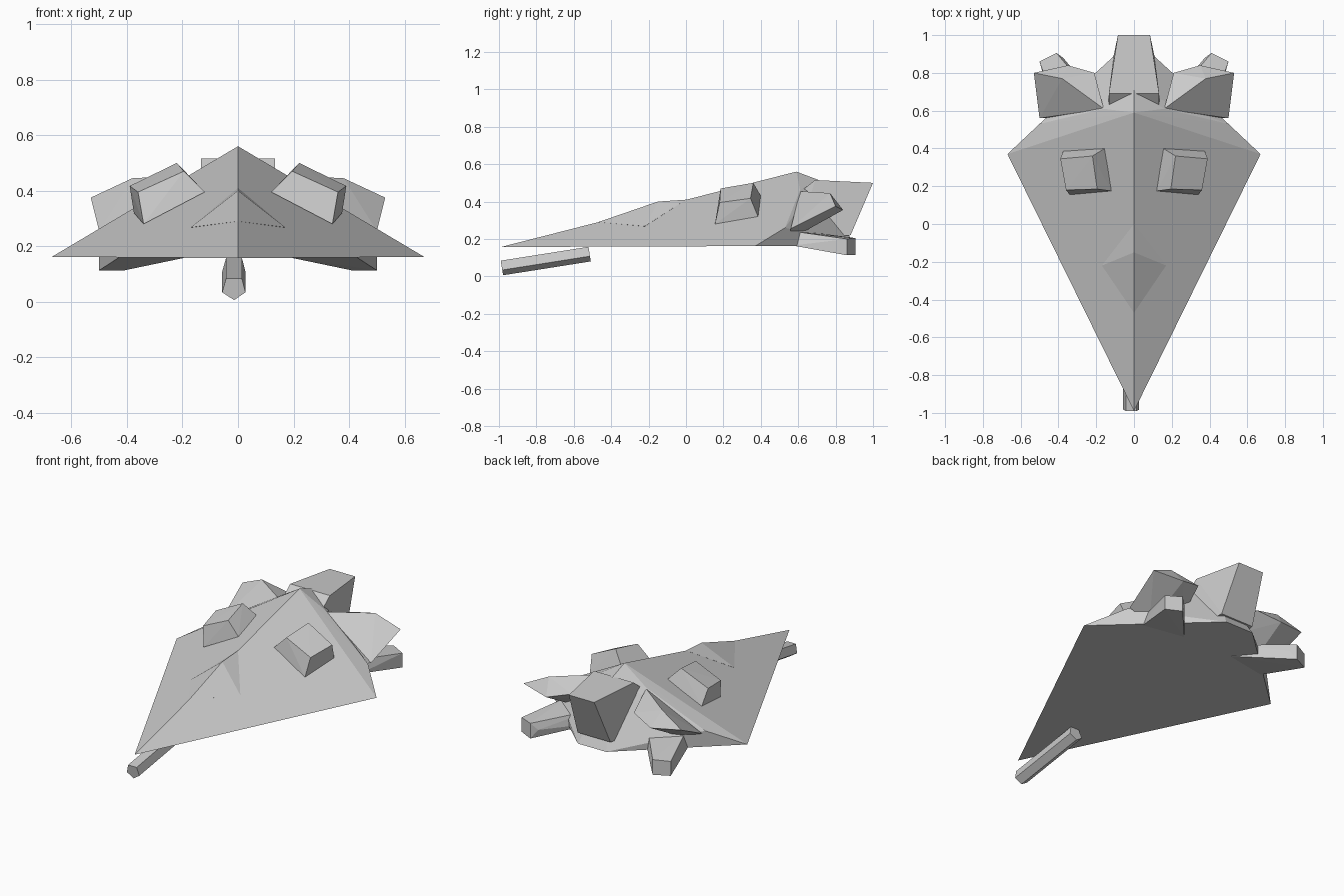
import bpy, bmesh
from math import radians


def solid(name, pts, mirror=False):
    """Flat-faced convex solid around a few corner points; mirror adds the -x corners."""
    if mirror:
        pts = pts + [(-x, y, z) for x, y, z in pts if x]
    bm = bmesh.new()
    for p in pts:
        bm.verts.new(p)
    bmesh.ops.convex_hull(bm, input=bm.verts)
    loose = [v for v in bm.verts if not v.link_faces]
    bmesh.ops.delete(bm, geom=loose, context='VERTS')
    bmesh.ops.dissolve_limit(bm, angle_limit=radians(1), verts=bm.verts, edges=bm.edges)
    bmesh.ops.recalc_face_normals(bm, faces=bm.faces)
    me = bpy.data.meshes.new(name)
    bm.to_mesh(me)
    bm.free()
    ob = bpy.data.objects.new(name, me)
    bpy.context.collection.objects.link(ob)
    return ob


def pair(name, pts):
    """Right and left copies of the same solid."""
    for side, s in (("right", 1), ("left", -1)):
        solid(f"{name}_{side}", [(s * x, y, z) for x, y, z in pts])


# Wedge hull with flat belly and straight trailing edges
solid("hull", [(0, -0.99, 0.157), (0.67, 0.37, 0.162), (0.094, 0.9, 0.165),
               (0.5, 0.53, 0.26), (0.16, 0.61, 0.462), (0, 0.59, 0.56),
               (0, 0.71, 0.515)], mirror=True)

# Canopy bump on the ridge
solid("canopy", [(0, -0.47, 0.29), (0.17, -0.22, 0.268), (0, -0.15, 0.40),
                 (0, 0.0, 0.41), (0, -0.2, 0.2)], mirror=True)

# Central tail with undercut rear face
solid("tail", [(0.133, 0.62, 0.46), (0.133, 0.69, 0.515), (0.085, 1.0, 0.50),
               (0.11, 0.88, 0.22), (0.14, 0.6, 0.2)], mirror=True)

# Tilted blocks on the upper hull
pair("top_block", [(0.36, 0.18, 0.395), (0.195, 0.185, 0.47),
                   (0.12, 0.175, 0.395), (0.34, 0.155, 0.28),
                   (0.39, 0.345, 0.417), (0.22, 0.36, 0.50),
                   (0.155, 0.40, 0.43), (0.375, 0.385, 0.32)])

# Upper engines
pair("upper_engine", [(0.53, 0.80, 0.375), (0.38, 0.77, 0.445),
                      (0.21, 0.80, 0.395), (0.35, 0.84, 0.355),
                      (0.50, 0.56, 0.255), (0.16, 0.61, 0.455),
                      (0.16, 0.60, 0.30), (0.36, 0.56, 0.20)])

# Lower engines, splayed outward
pair("lower_engine", [(0.50, 0.86, 0.113), (0.41, 0.905, 0.113),
                      (0.375, 0.88, 0.165), (0.41, 0.905, 0.205),
                      (0.50, 0.86, 0.20),
                      (0.16, 0.62, 0.165), (0.19, 0.64, 0.24),
                      (0.42, 0.57, 0.165), (0.40, 0.58, 0.24)])

# Five-sided gun under the nose
section = [(-0.043, 0.084), (0.014, 0.084), (0.027, 0.034), (-0.014, 0.006), (-0.057, 0.034)]
solid("nose_gun", [(x, y - 0.16 * z, z + dz) for x, z in section
                   for y, dz in ((-0.977, 0), (-0.508, 0.074))])
